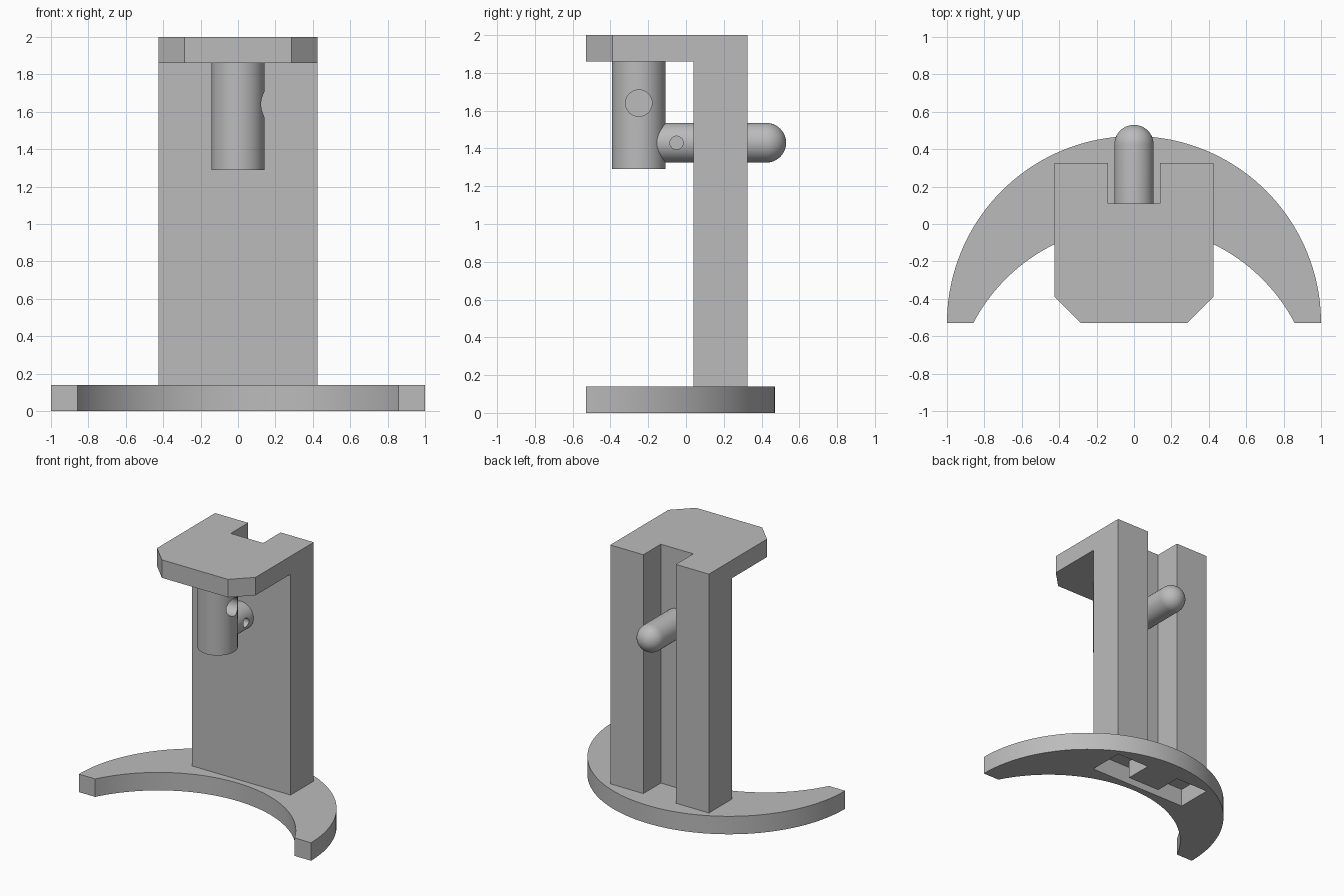
import bpy, bmesh, math
from mathutils import Matrix

cube = bpy.data.objects.get("Cube")
if cube:
    bpy.data.objects.remove(cube, do_unlink=True)

grey = bpy.data.materials.new("plain grey")
grey.use_nodes = True
colour = (0.5, 0.5, 0.5, 1)
grey.diffuse_color = colour
grey.node_tree.nodes["Principled BSDF"].inputs["Base Color"].default_value = colour


def finish(name, bm):
    bmesh.ops.recalc_face_normals(bm, faces=bm.faces)
    mesh = bpy.data.meshes.new(name)
    bm.to_mesh(mesh)
    bm.free()
    mesh.materials.append(grey)
    obj = bpy.data.objects.new(name, mesh)
    bpy.context.collection.objects.link(obj)
    return obj


def slab(name, outline, z0, z1):
    """Extrude a plan outline between two heights."""
    bm = bmesh.new()
    face = bm.faces.new([bm.verts.new((x, y, z0)) for x, y in outline])
    top = bmesh.ops.extrude_face_region(bm, geom=[face])["geom"]
    bmesh.ops.translate(bm, vec=(0, 0, z1 - z0),
                        verts=[v for v in top if isinstance(v, bmesh.types.BMVert)])
    return finish(name, bm)


def lathe(name, profile, matrix):
    """Turn (radius, height) points about z, then place the result."""
    bm = bmesh.new()
    verts = [bm.verts.new((r, 0, z)) for r, z in profile]
    edges = [bm.edges.new(pair) for pair in zip(verts, verts[1:])]
    bmesh.ops.spin(bm, geom=verts + edges, cent=(0, 0, 0), axis=(0, 0, 1),
                   angle=math.tau, steps=64)
    bmesh.ops.remove_doubles(bm, verts=bm.verts, dist=1e-4)
    bm.transform(matrix)
    return finish(name, bm)


def rod_profile(r, z0, z1):
    return [(0, z0), (r, z0), (r, z1), (0, z1)]


def cut(obj, cutter):
    mod = obj.modifiers.new("cut", "BOOLEAN")
    mod.operation, mod.solver, mod.object = "DIFFERENCE", "EXACT", cutter
    bpy.context.view_layer.objects.active = obj
    bpy.ops.object.modifier_apply(modifier=mod.name)
    bpy.data.objects.remove(cutter, do_unlink=True)


def smooth(obj):
    bpy.ops.object.select_all(action="DESELECT")
    obj.select_set(True)
    bpy.context.view_layer.objects.active = obj
    bpy.ops.object.shade_smooth_by_angle(angle=math.radians(30))


def mirrored(half):
    """Complete an outline from its right half."""
    return half + [(-x, y) for x, y in reversed(half)]


def arc(cy, r, a0, a1, steps):
    angles = [a0 + (a1 - a0) * i / steps for i in range(steps + 1)]
    return [(r * math.cos(a), cy + r * math.sin(a)) for a in angles]


FRONT, PLATE = -0.53, 0.14
HALF, WEB, BACK = 0.425, 0.04, 0.325

# Crescent base with an open socket below the post
inner_cy, inner_r = -0.98, 0.97
start = math.asin((FRONT - inner_cy) / inner_r)
outline = arc(FRONT, 1, 0, math.pi, 80) + arc(inner_cy, inner_r, math.pi - start, start, 64)
base = slab("base", outline, 0, PLATE)
channel = mirrored([(HALF, WEB), (HALF, BACK), (0.14, BACK), (0.14, 0.11)])
cut(base, slab("socket_cutter", channel, -0.1, 0.3))
smooth(base)

# Channel-shaped post and chamfered top plate
slab("post", channel, PLATE, 2)
slab("top_plate", mirrored([(0.285, FRONT), (HALF, FRONT + 0.14), (HALF, WEB)]), 2 - PLATE, 2)


def side_hole(r, y, z):
    return lathe("hole_cutter", rod_profile(r, 0, 0.4),
                 Matrix.Translation((0, y, z)) @ Matrix.Rotation(math.pi / 2, 4, "Y"))


# Hanging pin with a blind hole in its left side
pin = lathe("hanging_pin", rod_profile(0.142, 1.29, 2 - PLATE), Matrix.Translation((0, -0.25, 0)))
cut(pin, side_hole(0.07, -0.25, 1.64))
smooth(pin)

# Horizontal rod with a domed back end and a small blind hole
r = 0.105
dome = [(r * math.cos(i * math.pi / 24), 0.53 - r + r * math.sin(i * math.pi / 24))
        for i in range(12)] + [(0, 0.53)]
rod = lathe("cross_rod", [(0, -0.2), (r, -0.2)] + dome,
            Matrix.Translation((0, 0, 1.43)) @ Matrix.Rotation(-math.pi / 2, 4, "X"))
cut(rod, side_hole(0.035, -0.05, 1.43))
smooth(rod)
